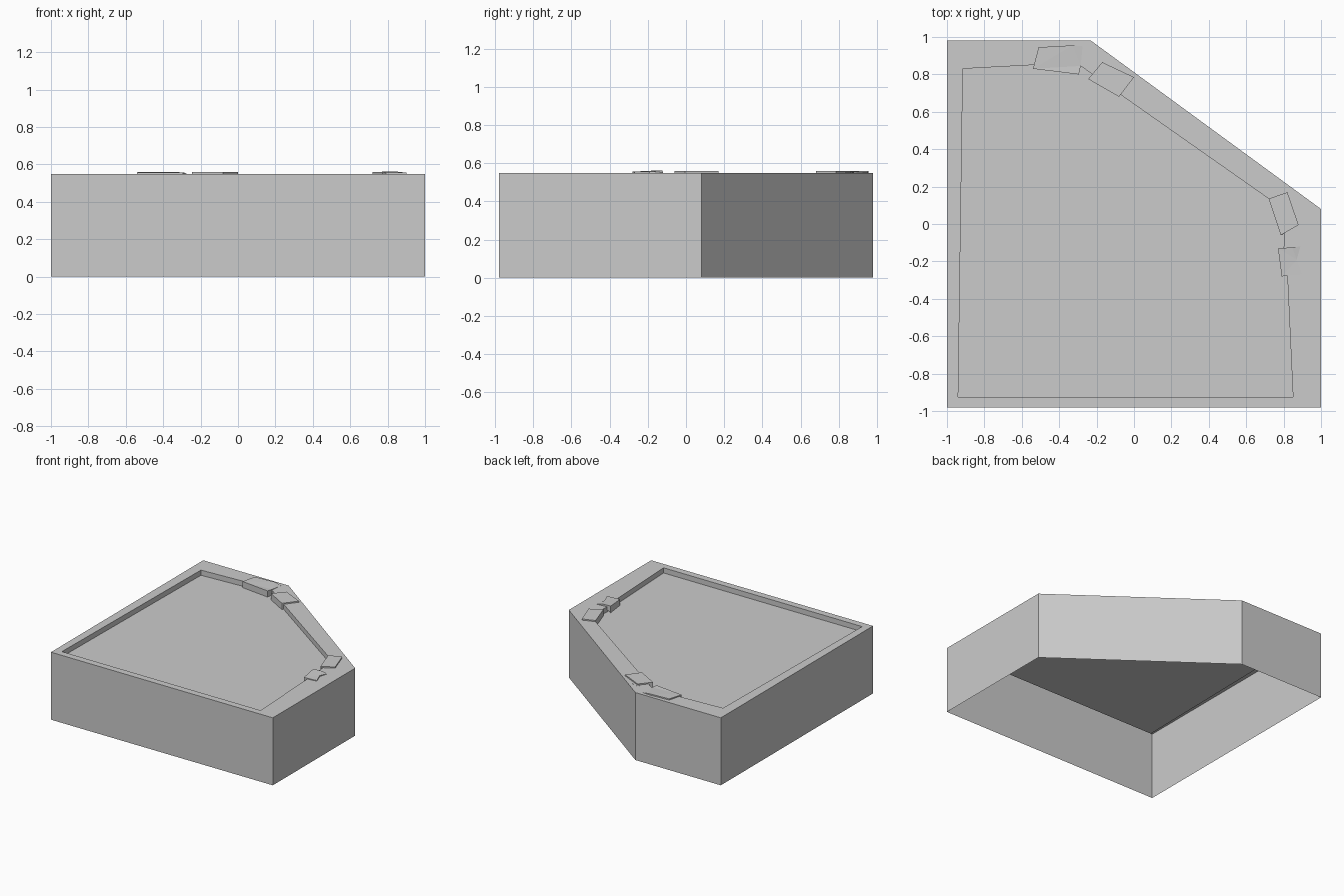
import bpy, bmesh

if "Cube" in bpy.data.objects:
    bpy.data.objects.remove(bpy.data.objects["Cube"])

RIM, FLOOR = 0.55, 0.508

outer = [(-1, -.98), (1, -.98), (1, .08), (-.23, .98), (-1, .98)]
inner = [(-.94, -.925), (.85, -.925), (.82, -.28), (.80, -.13), (.805, -.05),
         (.79, -.06), (.72, .135), (-.07, .69), (-.285, .845), (-.30, .80),
         (-.54, .85), (-.915, .83)]


def finish(bm, name):
    me = bpy.data.meshes.new(name)
    bm.to_mesh(me)
    bm.free()
    ob = bpy.data.objects.new(name, me)
    bpy.context.collection.objects.link(ob)
    return ob


def ring(bm, pts, z):
    vs = [bm.verts.new((x, y, z)) for x, y in pts]
    return vs, [bm.edges.new((vs[i], vs[(i + 1) % len(vs)])) for i in range(len(vs))]


def band(bm, low, high):
    n = len(low)
    for i in range(n):
        j = (i + 1) % n
        bm.faces.new((low[i], low[j], high[j], high[i]))


# Hollow platform: outer walls, flat rim, shallow recess (open underneath)
bm = bmesh.new()
base, _ = ring(bm, outer, 0)
top, top_edges = ring(bm, outer, RIM)
lip, lip_edges = ring(bm, inner, RIM)
floor, _ = ring(bm, inner, FLOOR)
band(bm, base, top)
band(bm, lip, floor)
bm.faces.new(floor)
rim = bmesh.ops.triangle_fill(bm, edges=top_edges + lip_edges, use_beauty=True)
for f in rim["geom"]:
    if isinstance(f, bmesh.types.BMFace):
        f.normal_update()
        if f.normal.z < 0:
            f.normal_flip()
finish(bm, "platform")


# Loose paving stones on the rim: x, y, top height, bottom height (counter-clockwise)
def stone(name, pts):
    bm = bmesh.new()
    low = [bm.verts.new((x, y, b)) for x, y, t, b in pts]
    high = [bm.verts.new((x, y, t)) for x, y, t, b in pts]
    band(bm, low, high)
    bmesh.ops.triangulate(bm, faces=[bm.faces.new(high)])
    finish(bm, name)


stone("back_stone", [(-.54, .83, .558, FLOOR), (-.295, .80, .558, FLOOR),
                     (-.285, .845, .555, FLOOR), (-.275, .95, .55, RIM),
                     (-.33, .955, .56, RIM), (-.51, .945, .56, RIM)])
stone("corner_stone", [(-.245, .775, .56, FLOOR), (-.08, .68, .56, FLOOR),
                       (0, .785, .56, RIM), (-.17, .865, .56, RIM)])
stone("corner_chip", [(-.19, .86, .551, RIM), (-.09, .83, .551, RIM),
                      (-.13, .87, .551, RIM), (-.18, .88, .551, RIM)])
stone("side_stone", [(.72, .135, .56, FLOOR), (.785, -.06, .56, FLOOR),
                     (.88, -.005, .56, RIM), (.82, .17, .56, RIM)])
stone("end_stone", [(.77, -.13, .563, FLOOR), (.79, -.28, .556, FLOOR),
                    (.90, -.27, .556, RIM), (.87, -.19, .558, RIM),
                    (.89, -.12, .551, RIM), (.845, -.125, .563, RIM)])
